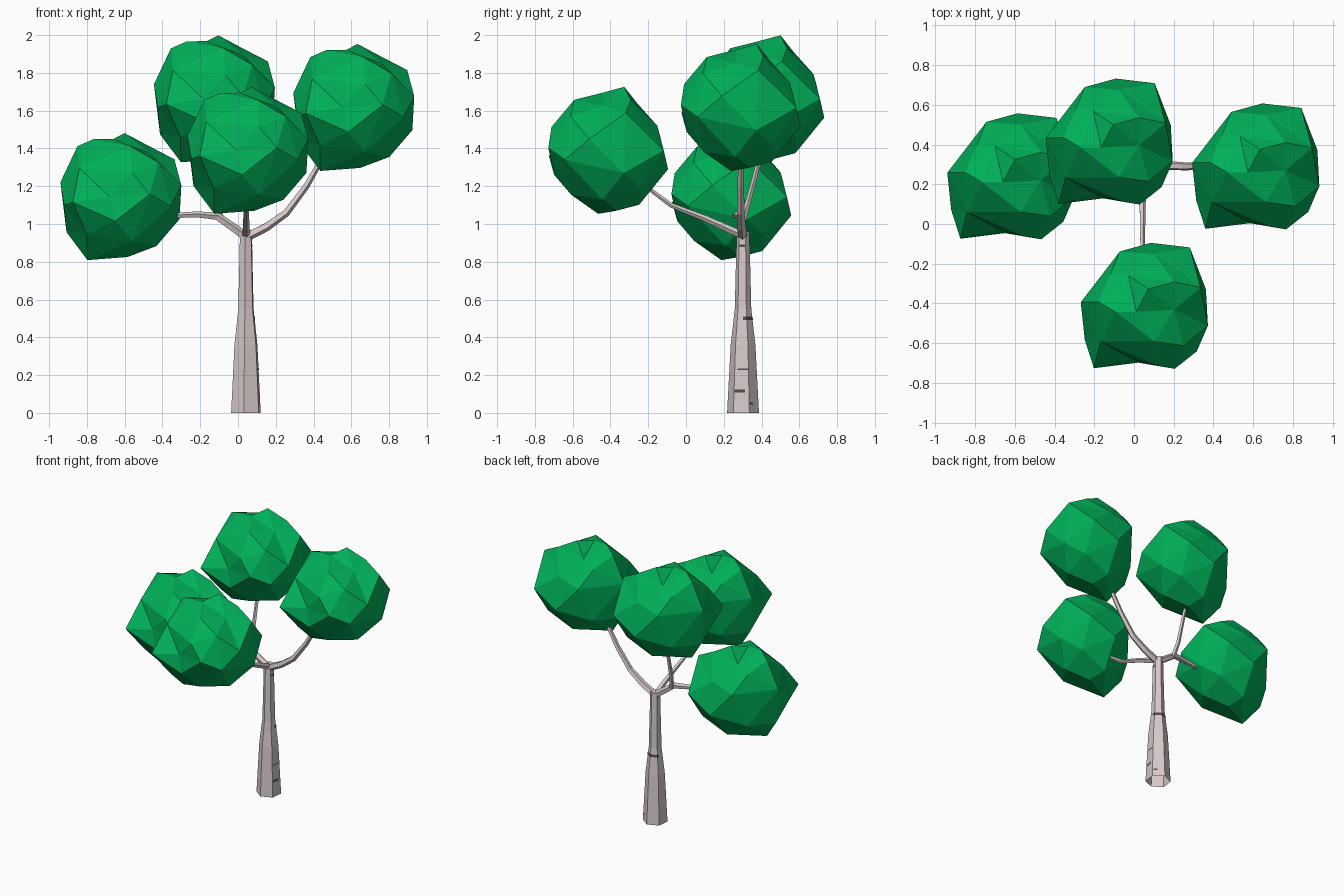
import bpy, bmesh, math
from mathutils import Vector

if "Cube" in bpy.data.objects:
    bpy.data.objects.remove(bpy.data.objects["Cube"])


def material(name, rgb):
    m = bpy.data.materials.new(name)
    m.diffuse_color = (*rgb, 1)
    m.use_nodes = True
    m.node_tree.nodes["Principled BSDF"].inputs["Base Color"].default_value = m.diffuse_color
    return m


LEAF = material("leaf_green", (0.0, 0.44, 0.1))
BARK = material("pale_bark", (0.68, 0.59, 0.59))
DARK = material("dark_bark", (0.08, 0.07, 0.07))


def add_object(name, bm, mat):
    mesh = bpy.data.meshes.new(name)
    bm.to_mesh(mesh)
    bm.free()
    mesh.materials.append(mat)
    ob = bpy.data.objects.new(name, mesh)
    bpy.context.collection.objects.link(ob)
    return ob


def tube(name, path, radii, sides, phase=0.0, base_cap=True):
    """Loft a faceted tube along a path, with capped ends."""
    pts = [Vector(p) for p in path]
    bm = bmesh.new()
    rings = []
    for i, (p, r) in enumerate(zip(pts, radii)):
        t = pts[min(i + 1, len(pts) - 1)] - pts[max(i - 1, 0)]
        q = Vector((0, 0, 1)).rotation_difference(t.normalized())
        angles = [phase + math.tau * k / sides for k in range(sides)]
        rings.append([bm.verts.new(p + q @ Vector((r * math.cos(a), r * math.sin(a), 0)))
                      for a in angles])
    for a, b in zip(rings, rings[1:]):
        for k in range(sides):
            n = (k + 1) % sides
            bm.faces.new((a[k], a[n], b[n], b[k]))
    if base_cap:
        bm.faces.new(rings[0][::-1])
    bm.faces.new(rings[-1])
    return add_object(name, bm, BARK)


# Trunk: hexagonal, flared towards the open base
CX, CY = 0.042, 0.302
PHASE = math.radians(-37)
PROFILE = [(0.0, 0.085), (0.36, 0.066), (0.55, 0.044), (0.96, 0.034)]
tube("trunk", [(CX, CY, z) for z, r in PROFILE], [r for z, r in PROFILE], 6, PHASE, False)


def trunk_point(u, z):
    """Point just outside the trunk; u counts trunk sides from the right side."""
    for (z0, r0), (z1, r1) in zip(PROFILE, PROFILE[1:]):
        if z <= z1:
            r = r0 + (r1 - r0) * (z - z0) / (z1 - z0) + 0.002
            break
    k = math.floor(u)
    a, b = [Vector((math.cos(PHASE + j * math.pi / 3), math.sin(PHASE + j * math.pi / 3), 0))
            for j in (k, k + 1)]
    return Vector((CX, CY, z)) + a.lerp(b, u - k) * r


# Dark bark marks: thin strips hugging the trunk (start side, end side, height, width)
MARKS = [(0.05, 0.75, 0.115, 0.016), (1.1, 1.4, 0.05, 0.012), (0.2, 1.0, 0.23, 0.008),
         (0.6, 3.2, 0.50, 0.018), (0.1, 0.9, 0.885, 0.014)]
bm = bmesh.new()
for u0, u1, z, h in MARKS:
    stops = [u0] + [k for k in range(6) if u0 < k < u1] + [u1]
    for a, b in zip(stops, stops[1:]):
        e = 1e-6
        bm.faces.new([bm.verts.new(trunk_point(u, w)) for u, w in
                      ((a, z - h / 2), (b - e, z - h / 2), (b - e, z + h / 2), (a, z + h / 2))])
add_object("bark_marks", bm, DARK)

# Branches
tube("right_branch", [(0.04, 0.30, 0.93), (0.15, 0.295, 0.985), (0.255, 0.29, 1.06),
                      (0.36, 0.29, 1.20), (0.47, 0.29, 1.39)],
     [0.026, 0.024, 0.021, 0.018, 0.014], 5)
tube("left_branch", [(0.045, 0.30, 0.93), (-0.11, 0.29, 1.04), (-0.22, 0.27, 1.05),
                     (-0.42, 0.25, 1.04)], [0.026, 0.022, 0.017, 0.012], 5)
tube("back_branch", [(-0.09, 0.30, 1.02), (-0.11, 0.33, 1.12), (-0.12, 0.41, 1.42)],
     [0.018, 0.015, 0.012], 5)
tube("front_branch", [(0.042, 0.30, 0.94), (0.042, 0.10, 1.03), (0.042, -0.08, 1.10),
                      (0.042, -0.28, 1.25)], [0.022, 0.017, 0.013, 0.009], 5)

# Leaf clump: one lumpy faceted ball, triangulated over the sphere of directions
LUMPS = [(0.02, 0.085, 0.336), (0.15, 0.12, 0.267), (-0.145, -0.03, 0.304), (-0.23, 0.02, 0.267),
         (0.05, -0.18, 0.267), (-0.08, 0.153, 0.25), (0.18, 0.17, 0.17), (-0.17, 0.16, 0.2),
         (0.2, -0.2, 0.18), (-0.22, -0.18, 0.15), (0.283, 0.093, 0.198),
         (0.15, -0.02, 0.235), (-0.04, -0.03, 0.305),
         (0.32, -0.10, 0.06), (0.31, 0.083, -0.12), (-0.32, 0.018, 0.077), (-0.30, -0.17, -0.045),
         (-0.288, 0.0, -0.188), (0.153, -0.317, 0.013), (-0.254, -0.314, -0.03),
         (-0.058, -0.27, 0.0), (0.06, -0.30, 0.124), (0.264, -0.229, -0.05),
         (0.229, 0.294, 0.0), (0.033, 0.317, -0.10), (-0.123, 0.274, 0.08), (0.05, 0.26, 0.13),
         (-0.03, -0.286, -0.13), (0.188, -0.03, -0.262), (0.06, -0.196, -0.235),
         (0.2, 0.17, -0.2), (-0.18, 0.19, -0.17), (-0.18, -0.2, -0.2),
         (-0.177, -0.053, -0.336), (0.034, 0.042, -0.32), (0.0, 0.164, -0.288)]
bm = bmesh.new()
lumps = [(bm.verts.new(Vector(p).normalized()), p) for p in LUMPS]
bmesh.ops.convex_hull(bm, input=bm.verts[:])
for v, p in lumps:
    v.co = p
bmesh.ops.recalc_face_normals(bm, faces=bm.faces[:])
clump = add_object("left_leaf_clump", bm, LEAF)
clump.location = (-0.62, 0.24, 1.145)
for name, loc in (("back_leaf_clump", (-0.125, 0.415, 1.663)),
                  ("right_leaf_clump", (0.613, 0.29, 1.617)),
                  ("front_leaf_clump", (0.052, -0.412, 1.39))):
    ob = bpy.data.objects.new(name, clump.data)
    ob.location = loc
    bpy.context.collection.objects.link(ob)
